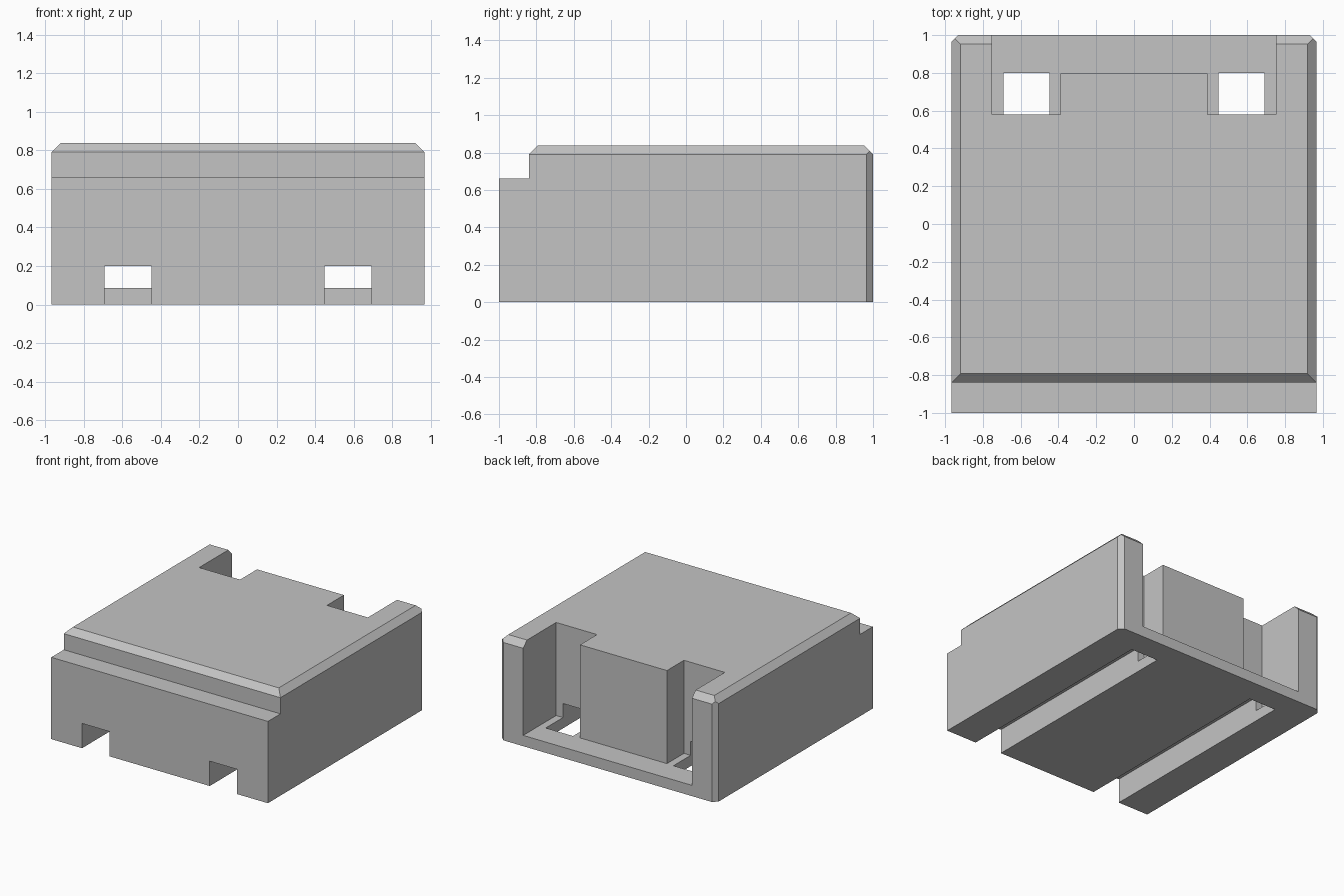
import bpy
import bmesh
from mathutils import Vector

cube = bpy.data.objects.get("Cube")
if cube:
    bpy.data.objects.remove(cube, do_unlink=True)

W, TOP = 0.967, 0.838      # half width and full height
STEP_Y, STEP_Z = -0.84, 0.66
CHAMFER, CORNER = 0.048, 0.036

grey = bpy.data.materials.new("mid grey")
grey.use_nodes = True
grey.diffuse_color = (0.55, 0.55, 0.55, 1)
grey.node_tree.nodes["Principled BSDF"].inputs["Base Color"].default_value = grey.diffuse_color


def prism(points, offset):
    """Extrude a closed flat outline into a solid."""
    bm = bmesh.new()
    face = bm.faces.new([bm.verts.new(p) for p in points])
    moved = bmesh.ops.extrude_face_region(bm, geom=[face])["geom"]
    verts = [g for g in moved if isinstance(g, bmesh.types.BMVert)]
    bmesh.ops.translate(bm, verts=verts, vec=offset)
    bmesh.ops.recalc_face_normals(bm, faces=bm.faces)
    return bm


def to_object(bm, name):
    mesh = bpy.data.meshes.new(name)
    bm.to_mesh(mesh)
    bm.free()
    mesh.materials.append(grey)
    obj = bpy.data.objects.new(name, mesh)
    bpy.context.collection.objects.link(obj)
    return obj


def cut(target, cutter):
    """Subtract the cutter from the target and discard it."""
    mod = target.modifiers.new("cut", "BOOLEAN")
    mod.operation, mod.solver, mod.object = "DIFFERENCE", "EXACT", cutter
    bpy.context.view_layer.objects.active = target
    bpy.ops.object.modifier_apply(modifier=mod.name)
    bpy.data.objects.remove(cutter, do_unlink=True)


# Body: stepped side profile pulled across the width
profile = [(-1, 0), (1, 0), (1, TOP), (STEP_Y, TOP), (STEP_Y, STEP_Z), (-1, STEP_Z)]
bm = prism([(-W, y, z) for y, z in profile], (2 * W, 0, 0))

# Chamfer around the top plate
rim = [e for e in bm.edges if all(abs(v.co.z - TOP) < 1e-4 for v in e.verts)]
bmesh.ops.bevel(bm, geom=rim, offset=CHAMFER, offset_type="OFFSET",
                segments=1, profile=0.5, affect="EDGES")

# Sliced rear vertical corners
for side in (-1, 1):
    geom = bm.verts[:] + bm.edges[:] + bm.faces[:]
    sliced = bmesh.ops.bisect_plane(bm, geom=geom, plane_co=Vector((side * W, 1 - CORNER, 0)),
                                    plane_no=Vector((side, 1, 0)), clear_outer=True)
    edges = [g for g in sliced["geom_cut"] if isinstance(g, bmesh.types.BMEdge)]
    bmesh.ops.contextual_create(bm, geom=edges)
bmesh.ops.recalc_face_normals(bm, faces=bm.faces)
body = to_object(bm, "body")

# Rear recess wrapped around a central block, leaving a thin floor
half = [(0.753, 1.2), (0.753, 0.58), (0.388, 0.58), (0.388, 0.797)]
outline = half + [(-x, y) for x, y in reversed(half)]
cut(body, to_object(prism([(x, y, 0.087) for x, y in outline], (0, 0, 1)), "recess_cutter"))

# Two long channels under the body, open at the front
for side in (-1, 1):
    section = [(0.448, -0.2), (0.692, -0.2), (0.692, 0.2), (0.448, 0.2)]
    points = [(side * x, -1.2, z) for x, z in section]
    cut(body, to_object(prism(points, (0, 2.0, 0)), "channel_cutter"))
